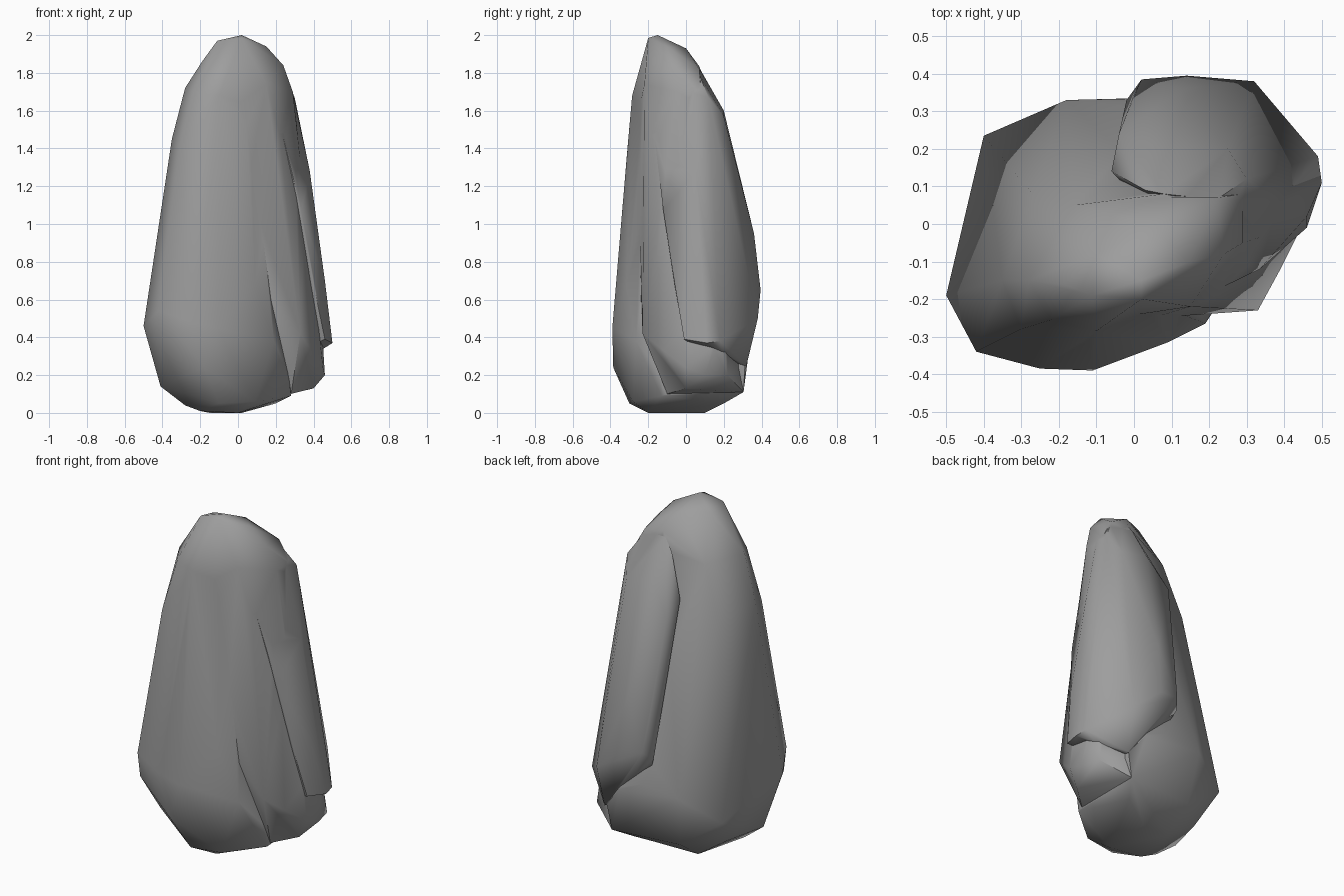
import bpy, bmesh, math


def slab(name, pts):
    """Convex rock slab wrapped around a handful of corner points."""
    bm = bmesh.new()
    for p in pts:
        bm.verts.new(p)
    bmesh.ops.convex_hull(bm, input=bm.verts[:])
    loose = [v for v in bm.verts if not v.link_faces]
    bmesh.ops.delete(bm, geom=loose, context='VERTS')
    bmesh.ops.recalc_face_normals(bm, faces=bm.faces[:])
    me = bpy.data.meshes.new(name)
    bm.to_mesh(me)
    bm.free()
    ob = bpy.data.objects.new(name, me)
    bpy.context.collection.objects.link(ob)
    return ob


# rounded top, shared by the main body and the middle slab
crown = [(.02, -.15, 2), (.02, -.2, 1.985), (.05, 0, 1.93), (.1, .07, 1.835)]

# main body: front-left face, back-left face and base
body = slab("standing_rock", crown + [
    (-.2, -.18, .01), (0, -.2, 0), (.02, .1, 0), (-.15, .1, 0),
    (-.28, -.15, .04), (-.1, -.3, .05), (.09, -.28, .06), (.28, -.13, .09),
    (.2, .2, .05), (-.41, -.14, .14), (-.34, .1, .13), (.27, .31, .1),
    (-.15, .27, .12), (.3, .32, .25), (.2, .34, .38),
    (-.18, -.385, .24), (.19, -.265, .38), (-.41, -.33, .4),
    (-.5, -.19, .46), (-.42, -.34, .54), (-.25, -.385, .48), (-.11, -.39, .45),
    (.09, -.315, .68), (-.4, .235, .3), (-.18, .33, .42), (.05, .335, .45),
    (-.35, -.15, 1.45), (-.3, -.28, 1.4), (-.12, -.31, 1.4), (-.27, .08, 1.4),
    (-.28, -.15, 1.72), (-.22, -.255, 1.7), (-.1, -.285, 1.68), (-.16, .05, 1.7),
    (-.19, -.16, 1.86), (-.11, -.19, 1.97), (-.1, -.08, 1.95)])

# middle slab with the right half of the top, set back behind the front groove
middle = slab("middle_slab", crown + [
    (.28, -.1, .1), (.40, 0, .13), (.46, .1, .2), (.27, .31, .11), (.1, 0, .15),
    (.43, .22, .2), (.12, -.24, .66), (.33, -.23, .42), (.39, -.12, .33),
    (.45, .0, .24), (.45, .14, .36), (.05, -.25, 1.2), (-.05, -.25, 1.6),
    (.22, -.19, 1.48), (.15, -.22, 1.74), (.29, -.05, 1.7), (.24, -.08, 1.84),
    (.15, -.1, 1.94), (.22, .07, 1.82), (.29, .08, 1.69)])

# back-right slab, overlapping the middle one and fading into the base
back = slab("back_slab", [
    (.03, .09, 1.74), (.08, .08, 1.81), (.22, .065, 1.8), (.3, .04, 1.69),
    (.3, .12, 1.67), (-.06, .14, 1.5), (-.04, .24, 1.42), (.08, .2, 1.6),
    (.25, .2, 1.57), (.38, .05, 1.28), (.24, -.17, 1.47), (.335, -.12, 1.07),
    (.40, -.06, .68), (.13, .36, .95), (.0, .345, .85), (-.02, .33, .62),
    (.02, .385, .66), (.14, .395, .65), (.32, .38, .5), (.5, .11, .37),
    (.49, .18, .38), (.46, -.01, .39), (.46, .02, .7), (.31, .32, .25),
    (.15, .2, .25), (.41, .05, .95)])

# fuse the slabs into one stone
for part in (middle, back):
    mod = body.modifiers.new("fuse", 'BOOLEAN')
    mod.operation = 'UNION'
    mod.solver = 'EXACT'
    mod.object = part
    bpy.context.view_layer.objects.active = body
    bpy.ops.object.modifier_apply(modifier=mod.name)
    bpy.data.objects.remove(part)

# clean seams left by the fusing
bm = bmesh.new()
bm.from_mesh(body.data)
bmesh.ops.remove_doubles(bm, verts=bm.verts[:], dist=.012)
bmesh.ops.triangulate(bm, faces=bm.faces[:])
bmesh.ops.recalc_face_normals(bm, faces=bm.faces[:])
bm.to_mesh(body.data)
bm.free()

# dark stone grey
stone = bpy.data.materials.new("stone")
stone.diffuse_color = (.34, .34, .34, 1)
body.data.materials.clear()
body.data.materials.append(stone)

bpy.ops.object.select_all(action='DESELECT')
body.select_set(True)
bpy.context.view_layer.objects.active = body
bpy.ops.object.shade_smooth_by_angle(angle=math.radians(50))
